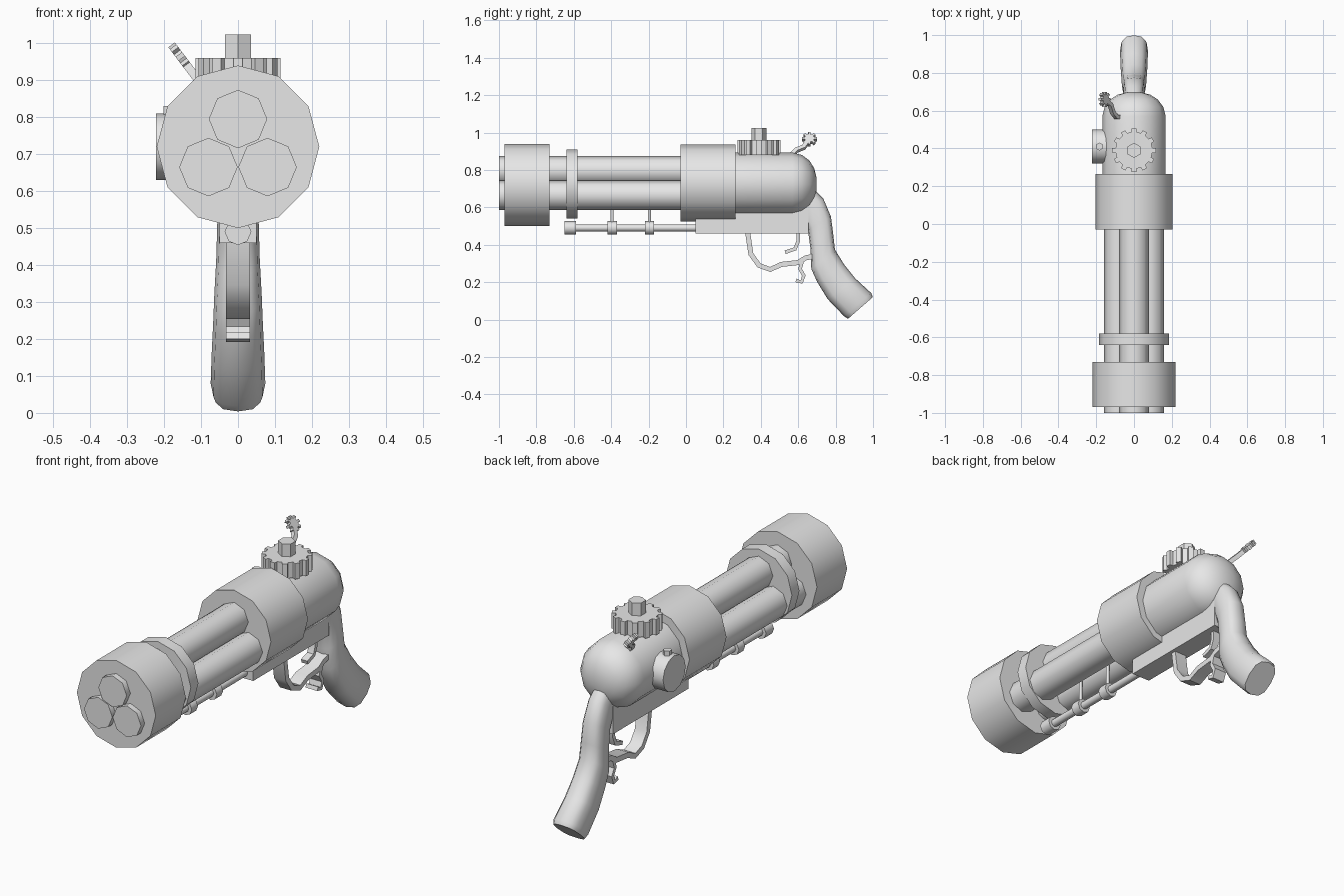
import bpy, bmesh, math
from mathutils import Vector, Matrix

if "Cube" in bpy.data.objects:
    bpy.data.objects.remove(bpy.data.objects["Cube"])

grey = bpy.data.materials.new("plain_grey")
grey.diffuse_color = (0.8, 0.8, 0.8, 1)
grey.use_nodes = True
grey.node_tree.nodes["Principled BSDF"].inputs["Base Color"].default_value = grey.diffuse_color


def finish(bm, name, angle):
    """Turn a bmesh into an object, smooth below the given angle."""
    bmesh.ops.recalc_face_normals(bm, faces=bm.faces[:])
    for f in bm.faces:
        f.smooth = angle > 0
    for e in bm.edges:
        e.smooth = len(e.link_faces) == 2 and e.calc_face_angle(0) < math.radians(angle)
    me = bpy.data.meshes.new(name)
    bm.to_mesh(me)
    bm.free()
    me.materials.append(grey)
    ob = bpy.data.objects.new(name, me)
    bpy.context.collection.objects.link(ob)
    return ob


def loft(name, rings, angle):
    """Skin a list of equal-sized closed rings and cap both ends."""
    bm = bmesh.new()
    vs = [[bm.verts.new(p) for p in ring] for ring in rings]
    n = len(vs[0])
    for a, b in zip(vs, vs[1:]):
        for i in range(n):
            j = (i + 1) % n
            bm.faces.new((a[i], a[j], b[j], b[i]))
    bm.faces.new(vs[0])
    bm.faces.new(vs[-1])
    return finish(bm, name, angle)


def lathe(name, profile, centre, axis="Y", n=12, phase=0, angle=35):
    """Revolve (position, radius) pairs around an axis through centre."""
    rings = []
    for h, r in profile:
        ring = []
        for i in range(n):
            a = math.tau * i / n + math.radians(phase)
            c, s = r * math.cos(a), r * math.sin(a)
            p = {"X": (h, c, s), "Y": (c, h, s), "Z": (c, s, h)}[axis]
            ring.append(Vector(p) + Vector(centre))
        rings.append(ring)
    return loft(name, rings, angle)


def strip(name, path, width, thick, matrix=None):
    """Curved bar following a path in the YZ plane, thickness along X."""
    pts = [Vector(p) for p in path]
    rings = []
    for i, p in enumerate(pts):
        d = (pts[min(i + 1, len(pts) - 1)] - pts[max(i - 1, 0)]).normalized()
        k = Vector((-d.y, d.x)) * width / 2
        a, b = p + k, p - k
        h = thick / 2
        rings.append([Vector((-h, *a)), Vector((h, *a)), Vector((h, *b)), Vector((-h, *b))])
    ob = loft(name, rings, 40)
    if matrix:
        ob.data.transform(matrix)
    return ob


def gear(name, teeth, r_out, r_in, height, matrix):
    """Toothed disc, centred at the origin of the matrix."""
    outline = []
    for i in range(teeth):
        for off, r in ((-0.27, r_in), (-0.21, r_out), (0.21, r_out), (0.27, r_in)):
            a = math.tau * (i + off) / teeth
            outline.append((r * math.cos(a), r * math.sin(a)))
    rings = [[Vector((x, y, s * height / 2)) for x, y in outline] for s in (-1, 1)]
    ob = loft(name, rings, 0)
    ob.data.transform(matrix)
    return ob


def box(name, x, y, z):
    rings = [[Vector((a, b, c)) for a, b in ((x[0], y[0]), (x[1], y[0]), (x[1], y[1]), (x[0], y[1]))]
             for c in z]
    return loft(name, rings, 0)


# Three barrels
for tag, bx, bz in (("top", 0, 0.795), ("left", -0.08, 0.665), ("right", 0.08, 0.665)):
    lathe("barrel_" + tag, [(-1, 0.079), (0.0, 0.079)], (bx, 0, bz), n=8, angle=50)

# Muzzle drum, clamp ring and main sleeve
lathe("muzzle_drum", [(-0.97, 0.22), (-0.73, 0.22)], (0, 0, 0.72))
lathe("clamp_ring", [(-0.64, 0.185), (-0.58, 0.185)], (0, 0, 0.725))
lathe("main_sleeve", [(-0.03, 0.205), (0.265, 0.205)], (0, 0, 0.73))

# Rear body with domed end
lathe("rear_body", [(0.2, 0.168), (0.57, 0.168), (0.62, 0.155), (0.66, 0.125),
                    (0.685, 0.085), (0.698, 0.035)], (0, 0, 0.725), angle=50)

# Lower rail, rod, collars and posts
box("lower_rail", (-0.05, 0.05), (0.05, 0.655), (0.46, 0.6))
lathe("lower_rod", [(-0.62, 0.019), (0.06, 0.019)], (0, 0, 0.49), n=8, angle=50)
for tag, y0, y1 in (("tip", -0.65, -0.587), ("front", -0.42, -0.37), ("rear", -0.22, -0.17)):
    lathe("rod_collar_" + tag, [(y0, 0.036), (y1, 0.036)], (0, 0, 0.49), n=8, angle=50)
for tag, y in (("front", -0.395), ("rear", -0.195)):
    lathe("rod_post_" + tag, [(0.49, 0.009), (0.67, 0.009)], (0, y, 0), "Z", 6, angle=65)

# Top gear and hexagonal knob
gear("top_gear", 12, 0.116, 0.098, 0.08, Matrix.Translation((0, 0.39, 0.92)))
lathe("hex_knob", [(0.9, 0.04), (1.024, 0.04)], (0, 0.39, 0), "Z", 6, 30, 0)

# Side dial and its small button
lathe("side_dial", [(-0.222, 0.09), (-0.14, 0.09)], (0, 0.41, 0.72), "X", 12)
lathe("dial_button", [(0.72, 0.021), (0.83, 0.021)], (-0.183, 0.41, 0), "Z", 6, 30, 0)

# Hammer arm with toothed thumb wheel, in a plane leaning left
lean = Matrix.Translation((-0.085, 0, 0.87)) @ Matrix.Rotation(math.radians(-37), 4, "Y")
strip("hammer_arm", [(0.565, -0.03), (0.567, 0.015), (0.59, 0.045), (0.63, 0.065), (0.655, 0.11)],
      0.022, 0.022, lean)
gear("hammer_wheel", 8, 0.04, 0.026, 0.022,
     lean @ Matrix.Translation((0, 0.66, 0.118)) @ Matrix.Rotation(math.pi / 2, 4, "Y"))

# Trigger guard, finger spur and trigger
strip("trigger_guard", [(0.329, 0.47), (0.347, 0.35), (0.39, 0.29), (0.45, 0.268),
                        (0.51, 0.295), (0.60, 0.305), (0.64, 0.33), (0.69, 0.34)], 0.027, 0.066)
strip("finger_spur", [(0.62, 0.31), (0.61, 0.27), (0.63, 0.235), (0.618, 0.2), (0.588, 0.21)],
      0.02, 0.066)
strip("trigger", [(0.6, 0.48), (0.6, 0.42), (0.583, 0.378), (0.53, 0.36)], 0.02, 0.035)

# Curved grip: front point, back point and half width of each section
sections = [((0.57, 0.62), (0.67, 0.71), 0.045), ((0.61, 0.565), (0.735, 0.645), 0.052),
            ((0.652, 0.48), (0.775, 0.55), 0.056), ((0.666, 0.375), (0.788, 0.45), 0.059),
            ((0.67, 0.27), (0.796, 0.375), 0.064), ((0.702, 0.2), (0.845, 0.295), 0.067),
            ((0.757, 0.11), (0.905, 0.22), 0.071), ((0.845, 0.018), (0.99, 0.142), 0.074),
            ((0.866, 0.004), (0.999, 0.12), 0.067)]
rings = []
for f, b, w in sections:
    f, b = Vector(f), Vector(b)
    ring = []
    for i in range(12):
        a = math.tau * i / 12
        c, s = math.cos(a), math.sin(a)
        t = 0.5 + 0.5 * math.copysign(abs(c) ** 0.75, c)
        p = f.lerp(b, t)
        ring.append(Vector((w * math.copysign(abs(s) ** 0.75, s), p.x, p.y)))
    rings.append(ring)
loft("grip", rings, 50)
